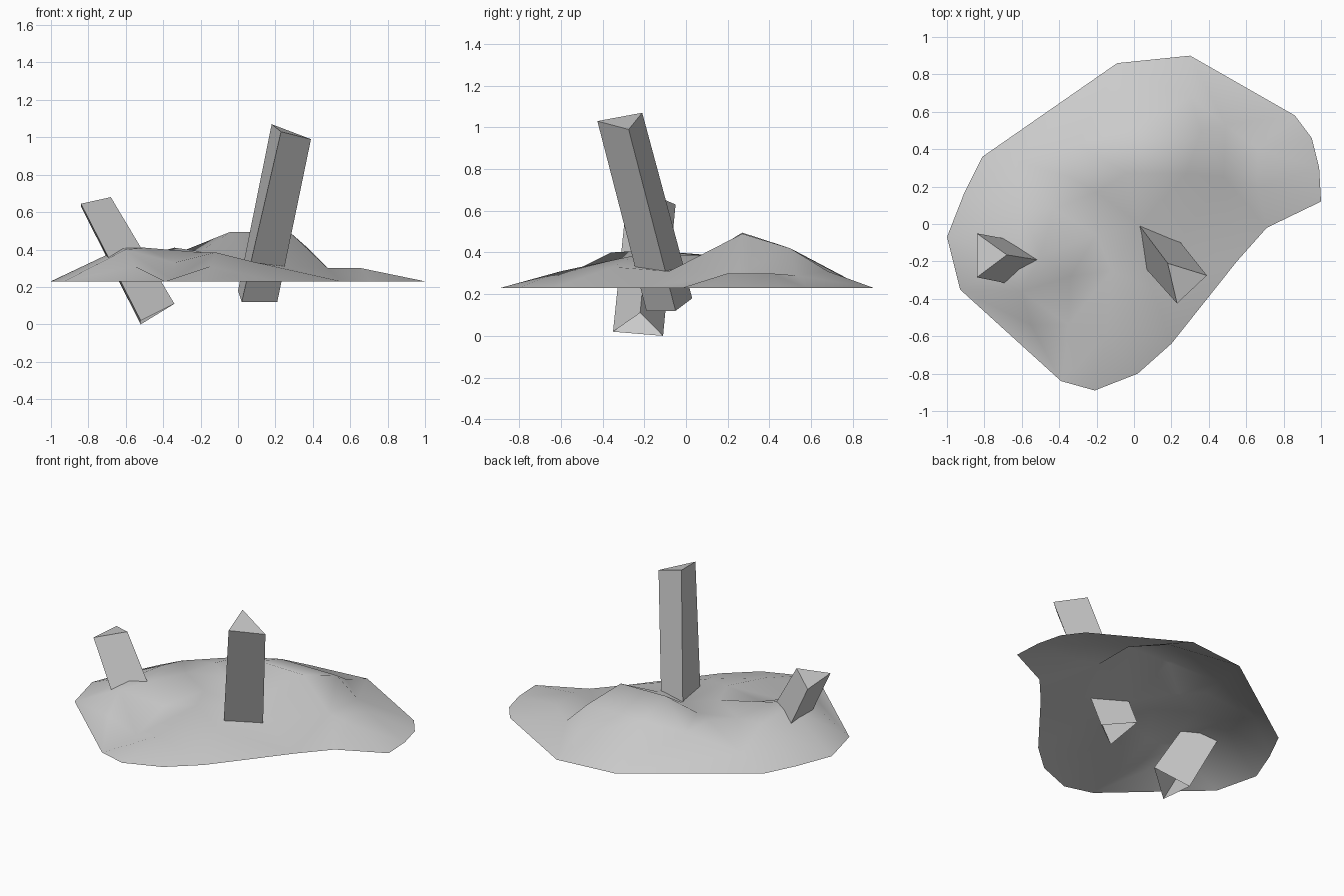
import bpy
import math
from mathutils import Vector
from mathutils.geometry import delaunay_2d_cdt

cube = bpy.data.objects.get("Cube")
if cube:
    bpy.data.objects.remove(cube, do_unlink=True)

# One plain stone colour
stone = bpy.data.materials.new("stone_grey")
stone.use_nodes = True
GREY = (0.6, 0.6, 0.6, 1)
stone.diffuse_color = GREY
stone.node_tree.nodes["Principled BSDF"].inputs["Base Color"].default_value = GREY


def make_object(name, verts, faces):
    mesh = bpy.data.meshes.new(name)
    mesh.from_pydata(verts, [], faces)
    mesh.materials.append(stone)
    mesh.update()
    obj = bpy.data.objects.new(name, mesh)
    bpy.context.collection.objects.link(obj)
    return obj


def make_shard(name, top, bottom):
    """Three-sided shard, capped on top and open below; corners run clockwise."""
    sides = [(i, (i + 1) % 3, (i + 1) % 3 + 3, i + 3) for i in range(3)]
    return make_object(name, top + bottom, [(2, 1, 0)] + sides)


# Mound: ground outline plus a few ridge, valley and foot points
GROUND = 0.23
outline = [(-1, -.07), (-.93, -.35), (-.39, -.84), (-.21, -.89), (.02, -.8),
           (.2, -.64), (.55, -.2), (.71, -.02), (1, .12), (.99, .3),
           (.95, .46), (.86, .58), (.3, .9), (-.09, .86), (-.81, .36), (-.91, .16)]
left_hump = [(-.62, -.18, .41), (-.6, -.36, .4), (-.55, -.54, .31),
             (-.5, -.17, .41), (-.6, .08, .39)]
front_valley = [(-.35, -.54, .235), (-.34, -.28, .33)]
front_crest = [(-.15, -.6, .31), (-.12, -.25, .385), (-.2, -.06, .385)]
saddle = [(-.43, .08, .385), (-.34, .25, .41), (-.2, .17, .39),
          (-.64, .34, .31), (-.3, .43, .39)]
main_ridge = [(-.04, .27, .495), (.28, .27, .49), (.36, .5, .42), (-.04, .5, .42)]
lower_slopes = [(.03, 0, .33), (.25, -.08, .31), (.1, -.35, .33), (.3, .68, .31)]
flat_foot = [(.48, .25, .3), (.49, .53, .29), (.66, .2, .3), (.66, .4, .3)]

points = [(x, y, GROUND) for x, y in outline]
points += left_hump + front_valley + front_crest + saddle
points += main_ridge + lower_slopes + flat_foot
flat = [Vector(p[:2]) for p in points]
rim = [(i, (i + 1) % len(outline)) for i in range(len(outline))]
coords, _, faces, source, _, _ = delaunay_2d_cdt(flat, rim, [], 1, 1e-5)
verts = [(c.x, c.y, points[s[0]][2] if s else GROUND) for c, s in zip(coords, source)]
mound = make_object("mound", verts, faces)
bpy.ops.object.select_all(action="DESELECT")
bpy.context.view_layer.objects.active = mound
mound.select_set(True)
bpy.ops.object.shade_smooth_by_angle(angle=math.radians(60))

# Leaning shards driven through the mound
make_shard("tall_shard",
           [(.18, -.21, 1.07), (.39, -.275, .99), (.23, -.425, 1.03)],
           [(0, .03, .18), (.21, -.05, .12), (.02, -.19, .12)])
make_shard("short_shard",
           [(-.84, -.05, .63), (-.68, -.165, .68), (-.84, -.285, .645)],
           [(-.52, -.11, 0), (-.34, -.22, .11), (-.52, -.35, .02)])
